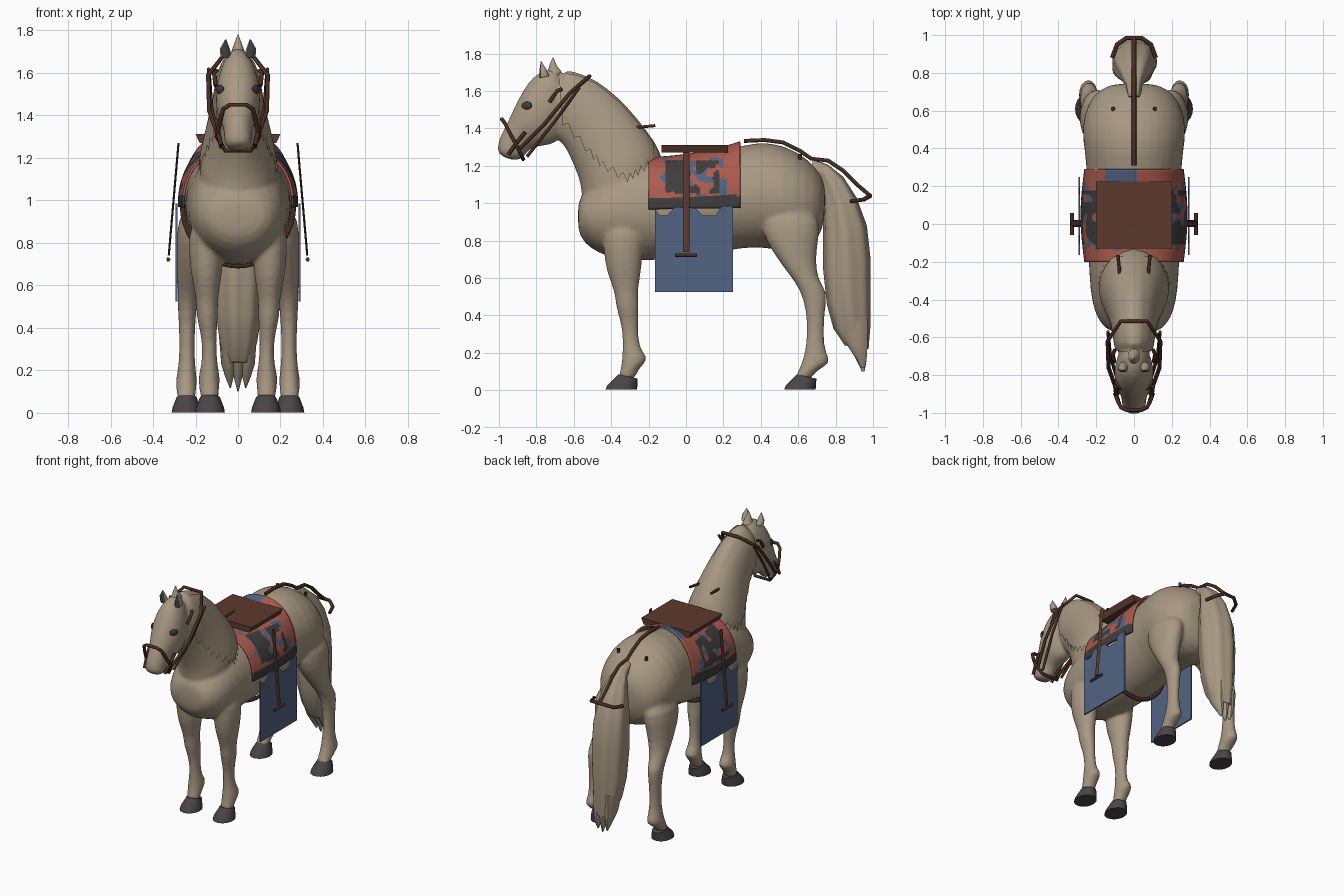
import bpy, bmesh, math
from mathutils import Vector, noise
from mathutils.bvhtree import BVHTree

if "Cube" in bpy.data.objects:
    bpy.data.objects.remove(bpy.data.objects["Cube"])


def mat(name, r, g, b):
    m = bpy.data.materials.new(name)
    m.diffuse_color = (r, g, b, 1)
    m.use_nodes = True
    m.node_tree.nodes["Principled BSDF"].inputs["Base Color"].default_value = m.diffuse_color
    return m


COAT = mat("tan coat", .39, .315, .225)
HOOF = mat("hoof grey", .07, .058, .062)
RED = mat("blanket red", .42, .105, .075)
BLUE = mat("cloth blue", .084, .127, .225)
DARK = mat("charcoal", .05, .046, .046)
WOOD = mat("saddle brown", .11, .042, .025)
STRAP = mat("strap brown", .065, .026, .016)


def obj(name, bm, *mats, smooth=True):
    bmesh.ops.recalc_face_normals(bm, faces=bm.faces)
    me = bpy.data.meshes.new(name)
    bm.to_mesh(me)
    bm.free()
    for m in mats:
        me.materials.append(m)
    o = bpy.data.objects.new(name, me)
    bpy.context.collection.objects.link(o)
    if smooth:
        bpy.ops.object.select_all(action='DESELECT')
        o.select_set(True)
        bpy.context.view_layer.objects.active = o
        bpy.ops.object.shade_smooth_by_angle(angle=math.radians(45))
    return o


def loft(bm, rings, side=1, n=20, ripple=0):
    """Rings: (y, z) of one edge, (y, z) of the opposite edge, half width, centre x."""
    loops = []
    for ay, az, by, bz, w, *cx in rings:
        c = cx[0] if cx else 0
        loop = []
        for i in range(n):
            t = 2 * math.pi * i / n
            k = 1 + ripple * math.cos(7 * t)
            s = math.sin(t) * k / 2
            loop.append(bm.verts.new((side * (c + w * k * math.cos(t)),
                                      (ay + by) / 2 + s * (ay - by), (az + bz) / 2 + s * (az - bz))))
        loops.append(loop)
    for a, b in zip(loops, loops[1:]):
        for i in range(n):
            j = (i + 1) % n
            bm.faces.new((a[i], a[j], b[j], b[i]))
    bm.faces.new(loops[0])
    bm.faces.new(loops[-1])


def tube(name, pts, r=.011, m=STRAP, closed=False):
    cu = bpy.data.curves.new(name, 'CURVE')
    cu.dimensions = '3D'
    cu.bevel_depth, cu.bevel_resolution, cu.use_fill_caps = r, 1, True
    sp = cu.splines.new('POLY')
    sp.points.add(len(pts) - 1)
    for p, q in zip(sp.points, pts):
        p.co = (*q, 1)
    sp.use_cyclic_u = closed
    cu.materials.append(m)
    o = bpy.data.objects.new(name, cu)
    bpy.context.collection.objects.link(o)


def mirrored(half):
    return half + [(-x, y, z) for x, y, z in reversed(half) if x > 0]


def along(pts, u):
    f = u * (len(pts) - 1)
    i = min(int(f), len(pts) - 2)
    return Vector(pts[i]).lerp(Vector(pts[i + 1]), f - i)


# Horse: trunk, neck, head and legs fused into one skin
bm = bmesh.new()
loft(bm, [(.745, 1.08, .745, .92, .09), (.73, 1.15, .71, .8, .18), (.65, 1.245, .63, .74, .25),
          (.52, 1.318, .5, .74, .285), (.38, 1.335, .38, .77, .262), (.2, 1.285, .2, .74, .247),
          (0, 1.24, 0, .70, .255), (-.2, 1.25, -.2, .69, .243), (-.34, 1.22, -.36, .69, .235),
          (-.45, 1.15, -.48, .735, .215), (-.55, 1.06, -.55, .79, .165), (-.58, 1.0, -.58, .86, .1)])
loft(bm, [(-.08, 1.2, -.56, .9, .2), (-.17, 1.34, -.555, 1.05, .178), (-.26, 1.46, -.575, 1.14, .15),
          (-.36, 1.57, -.61, 1.22, .125), (-.48, 1.665, -.64, 1.29, .108), (-.6, 1.71, -.68, 1.34, .1),
          (-.68, 1.725, -.72, 1.36, .085)])
loft(bm, [(-.66, 1.72, -.66, 1.37, .07), (-.73, 1.725, -.68, 1.335, .09), (-.815, 1.69, -.72, 1.31, .106),
          (-.875, 1.60, -.77, 1.305, .106), (-.92, 1.51, -.81, 1.30, .088), (-.96, 1.42, -.85, 1.28, .068),
          (-.995, 1.36, -.87, 1.235, .066), (-1.01, 1.30, -.91, 1.23, .064), (-1.005, 1.262, -.95, 1.235, .038)])
for s in (1, -1):
    loft(bm, [(-.46, .92, -.2, .92, .08, .15), (-.44, .75, -.23, .75, .085, .15), (-.43, .64, -.24, .62, .07, .148),
              (-.38, .53, -.26, .53, .05, .146), (-.378, .45, -.25, .45, .052, .145),
              (-.35, .37, -.255, .38, .037, .138), (-.338, .28, -.255, .28, .033, .134),
              (-.34, .2, -.24, .21, .042, .135), (-.345, .15, -.19, .165, .054, .136),
              (-.35, .105, -.26, .115, .044, .135), (-.37, .05, -.27, .05, .047, .133)], s)
    loft(bm, [(.4, .98, .72, .98, .09, .18), (.4, .85, .715, .82, .092, .2), (.46, .74, .69, .7, .077, .21),
              (.55, .62, .71, .58, .055, .23), (.61, .54, .758, .53, .048, .238), (.642, .43, .745, .44, .04, .24),
              (.648, .3, .735, .3, .034, .24), (.635, .2, .745, .2, .042, .241), (.615, .14, .785, .145, .053, .243),
              (.6, .1, .69, .105, .044, .243), (.57, .05, .67, .05, .047, .243)], s)
body = obj("horse_body", bm, COAT)
body.modifiers.new("round", 'SUBSURF').levels = 1
rm = body.modifiers.new("fuse", 'REMESH')
rm.mode, rm.voxel_size, rm.use_smooth_shade = 'VOXEL', .012, True
sm = body.modifiers.new("soften", 'SMOOTH')
sm.factor, sm.iterations = .5, 4

# Mane: jagged sheets laid on both sides of the neck
tree = BVHTree.FromObject(body, bpy.context.evaluated_depsgraph_get())
crest = [(-.68, 1.70), (-.58, 1.685), (-.48, 1.64), (-.36, 1.545), (-.26, 1.435), (-.17, 1.32)]
fringe = [(-.66, 1.44), (-.52, 1.28), (-.44, 1.2), (-.315, 1.13), (-.25, 1.17), (-.17, 1.23)]
for s, side in ((1, "left"), (-1, "right")):
    bm = bmesh.new()
    rows = []
    for i in range(47):
        a, b = along(crest, i / 46), along(fringe, i / 46)
        b.y += (-.022, 0, .022, 0)[i % 4]
        row = []
        for j in range(15):
            p = a.lerp(b, j / 14)
            hit = tree.ray_cast(Vector((s, p.x, p.y)), Vector((-s, 0, 0)))[0]
            row.append(bm.verts.new((hit.x + s * .009 if hit else s * .005, p.x, p.y)))
        rows.append(row)
    for a, b in zip(rows, rows[1:]):
        for j in range(14):
            bm.faces.new((a[j], a[j + 1], b[j + 1], b[j]))
    obj("mane_" + side, bm, COAT)

# Tail with three pointed locks
bm = bmesh.new()
loft(bm, [(.68, 1.235, .66, 1.16, .03), (.76, 1.205, .72, 1.12, .045), (.84, 1.14, .735, 1.03, .075),
          (.91, 1.03, .735, .93, .102), (.965, .88, .735, .8, .117), (.985, .7, .735, .65, .118),
          (.985, .5, .755, .46, .108), (.985, .35, .79, .33, .088), (.975, .22, .85, .24, .062)], n=42, ripple=.04)
for x in (-.045, 0, .045):
    loft(bm, [(.975, .38, .81, .36, .045, x), (.972, .22, .86, .24, .034, x), (.967, .16, .9, .18, .02, x * .9),
              (.955, .1 + abs(x) * .4, .94, .1 + abs(x) * .4, .003, x * .8)], n=10)
obj("tail", bm, COAT)

# Forelock tuft
bm = bmesh.new()
loft(bm, [(-.75, 1.68, -.66, 1.70, .035), (-.73, 1.74, -.69, 1.735, .018), (-.713, 1.78, -.708, 1.78, .002)], n=10)
obj("forelock", bm, COAT)

for s, side in ((1, "left"), (-1, "right")):
    # Hooves
    for part, dy, cx in (("front", 0, .132), ("hind", .955, .242)):
        bm = bmesh.new()
        loft(bm, [(dy - .43, .003, dy - .262, .003, .07, cx), (dy - .422, .025, dy - .26, .025, .066, cx),
                  (dy - .362, .085, dy - .258, .062, .047, cx)], s)
        obj(f"{part}_hoof_{side}", bm, HOOF)
    # Ears with dark inner faces
    bm = bmesh.new()
    loft(bm, [(-.785, 1.67, -.73, 1.68, .026, .056), (-.785, 1.71, -.745, 1.715, .024, .062),
              (-.777, 1.757, -.772, 1.757, .003, .058)], s, n=10)
    o = obj("ear_" + side, bm, COAT, DARK)
    for p in o.data.polygons:
        p.material_index = int(p.normal.y < -.6)
    # Eyes: flattened against the side of the head
    hit = tree.ray_cast(Vector((s, -.852, 1.522)), Vector((-s, 0, 0)))[0]
    bm = bmesh.new()
    bmesh.ops.create_uvsphere(bm, u_segments=12, v_segments=8, radius=.027)
    for v in bm.verts:
        x, y, z = v.co
        v.co = (hit.x + s * (x * .45 + y * .55), -.852 + y * 1.05, 1.522 + z * .8)
    obj("eye_" + side, bm, DARK)
    # Hanging side cloth with notched top
    bm = bmesh.new()
    outline = [(-.165, .525), (.25, .525), (.25, .985), (.19, .985), (.16, .935), (.09, .935), (.05, .975),
               (-.06, .98), (-.1, .935), (-.14, .935), (-.165, .965)]
    f = bm.faces.new([bm.verts.new((s * .285, y, z)) for y, z in outline])
    ext = bmesh.ops.extrude_face_region(bm, geom=[f])["geom"]
    bmesh.ops.translate(bm, vec=(s * .01, 0, 0), verts=[g for g in ext if isinstance(g, bmesh.types.BMVert)])
    obj("side_cloth_" + side, bm, BLUE, smooth=False)
    # Stirrup strap and foot bar
    bm = bmesh.new()
    loft(bm, [(-.015, 1.27, .02, 1.27, .005, .28), (-.015, .74, .02, .74, .005, .326)], s, n=8)
    obj("stirrup_strap_" + side, bm, WOOD)
    tube("stirrup_bar_" + side, [(s * .328, -.058, .722), (s * .328, .058, .722)], .01)
    # Loose straps on neck and cheek, second rein, bit strap, rump stud
    tube("neck_strap_" + side, [(s * .075, -.27, 1.405), (s * .085, -.165, 1.415)], .009)
    tube("cheek_strap_" + side, [(s * .105, -.73, 1.54), (s * .112, -.69, 1.60), (s * .1, -.665, 1.61)])
    tube("lower_rein_" + side, [(s * .08, -.85, 1.25), (s * .125, -.7, 1.44), (s * .138, -.57, 1.62)], .009)
    tube("bit_strap_" + side, [(s * .08, -.95, 1.26), (s * .095, -.9, 1.33), (s * .1, -.86, 1.38)])
    tube("rump_stud_" + side, [(s * .11, .61, 1.235), (s * .113, .61, 1.262)], .011)

# Bridle, reins, girth and crupper
tube("noseband", mirrored([(.04, -.985, 1.45), (.07, -.97, 1.43), (.085, -.94, 1.37), (.1, -.9, 1.3),
                           (.06, -.87, 1.235)]), closed=True)
tube("rein", mirrored([(.085, -.9, 1.28), (.135, -.76, 1.42), (.14, -.62, 1.59), (.07, -.515, 1.68)]))
tube("girth", [(.262 * math.cos(t), .0, .98 - .288 * math.sin(t))
               for t in [math.pi * i / 20 for i in range(21)]], .014)
tube("crupper", [(0, .31, 1.333), (0, .42, 1.338), (0, .52, 1.325), (0, .61, 1.28), (0, .67, 1.238), (0, .76, 1.228),
                 (0, .84, 1.175), (0, .92, 1.095), (0, .985, 1.04)], .012)
tube("tail_loop", mirrored([(.115, .88, 1.01), (.09, .95, 1.02), (.04, .985, 1.04)]), .012)

# Saddle blanket: arched shell, dark hem, patched sides
bm = bmesh.new()
NY, NA = 48, 96
rows = []
for i in range(NY + 1):
    u = i / NY
    h = .275 + .075 * u * u
    w = .257 + .02 * math.sin(math.pi * u)
    rows.append([])
    for k in range(NA + 1):
        t = math.pi * k / NA
        c, s = math.cos(t), math.sin(t)
        rows[-1].append(bm.verts.new((math.copysign(abs(c) ** .85, c) * w, -.2 + .49 * u,
                                      .967 + .008 * u + h * abs(s) ** .85)))
for a, b in zip(rows, rows[1:]):
    for k in range(NA):
        bm.faces.new((a[k], a[k + 1], b[k + 1], b[k]))
blanket = obj("saddle_blanket", bm, RED, DARK, BLUE)
for p in blanket.data.polygons:
    x, y, z = p.center
    patch = noise.noise(Vector((x * 5, y * 15, z * 15)))
    fleck = noise.noise(Vector((x * 5 + 7, y * 17, z * 30)))
    if z < 1.028 + .03 * (y + .2) or (-.11 < y < .18 and 1.05 < z < 1.225 and patch > -.17):
        p.material_index = 1
    elif (-.16 < y < .2 and z < 1.24 and fleck > .08) or (y > .19 and -.15 < x < .01 and z > 1.2) \
            or (.18 < y < .22 and 1.04 < z < 1.13):
        p.material_index = 2
sd = blanket.modifiers.new("thickness", 'SOLIDIFY')
sd.thickness, sd.offset = .012, 0

# Saddle slab, its underside drawn in at the sides
bm = bmesh.new()
bmesh.ops.create_cube(bm, size=1)
for v in bm.verts:
    v.co = (v.co.x * (.4 if v.co.z > 0 else .36), .0475 + v.co.y * .355, 1.291 + v.co.z * .042)
obj("saddle", bm, WOOD, smooth=False)

# Turn curves and modifiers into plain meshes
bpy.ops.object.select_all(action='SELECT')
bpy.context.view_layer.objects.active = body
bpy.ops.object.convert(target='MESH')
